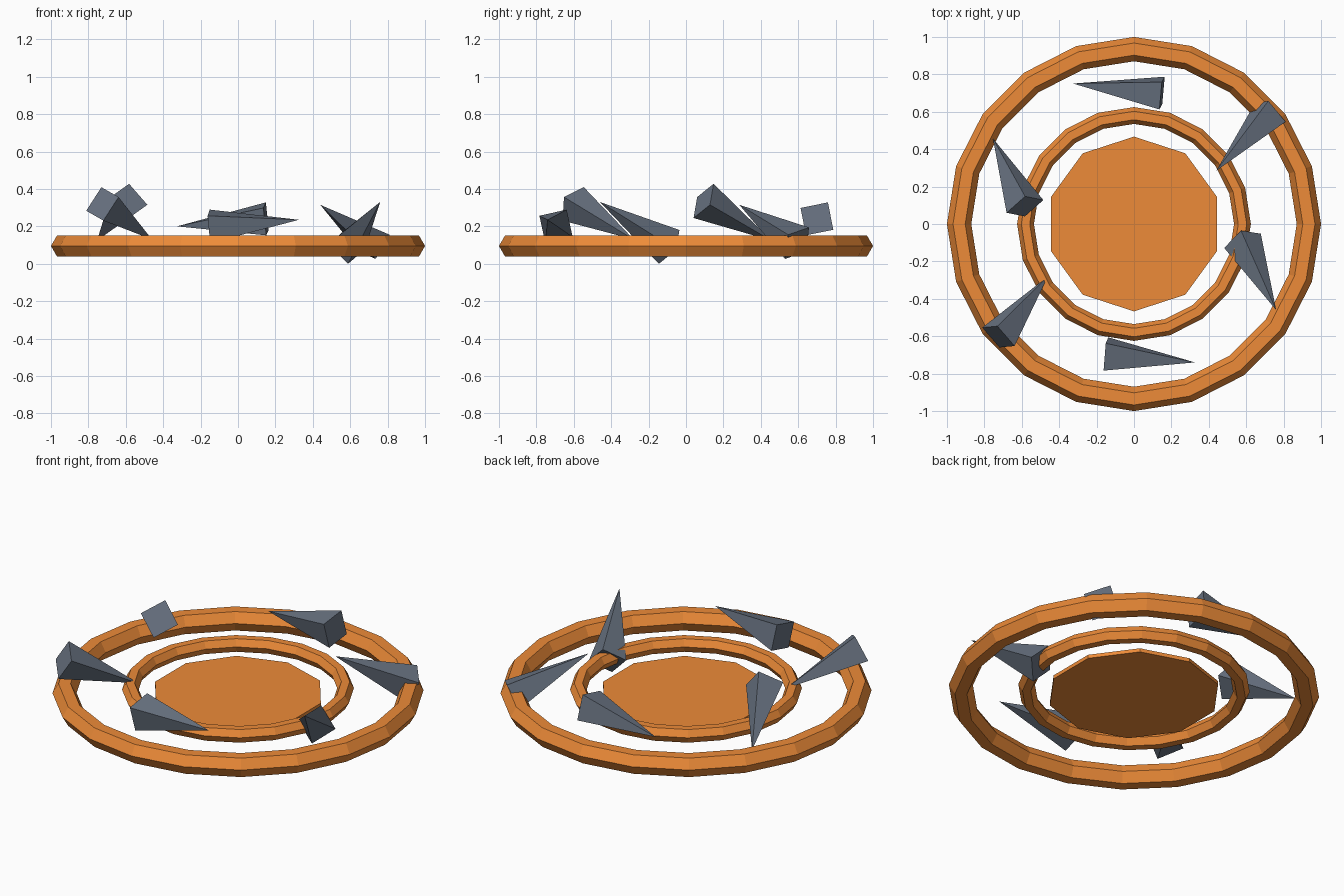
import bpy
from mathutils import Vector, Matrix

if "Cube" in bpy.data.objects:
    bpy.data.objects.remove(bpy.data.objects["Cube"])


def material(name, color):
    m = bpy.data.materials.new(name)
    m.diffuse_color = (*color, 1)
    m.use_nodes = True
    m.node_tree.nodes["Principled BSDF"].inputs["Base Color"].default_value = m.diffuse_color
    return m


orange = material("orange", (0.85, 0.26, 0.04))
slate = material("slate", (0.14, 0.17, 0.22))


def finish(name, mat):
    ob = bpy.context.object
    ob.name = name
    ob.data.materials.append(mat)
    return ob


# Two concentric rings with hexagonal section
for name, R, r, z in [("outer_ring", 0.935, 0.065, 0.095), ("inner_ring", 0.58, 0.045, 0.112)]:
    bpy.ops.mesh.primitive_torus_add(major_segments=20, minor_segments=6,
                                     major_radius=R, minor_radius=r, location=(0, 0, z))
    finish(name, orange)

# Thin ten-sided disc in the middle
bpy.ops.mesh.primitive_cylinder_add(vertices=10, radius=0.467, depth=0.022, location=(0, 0, 0.08))
finish("centre_disc", orange)

# Tumbling four-sided shards: tip, base centre, one base corner
shards = [
    ((-0.326, 0.751, 0.20), (0.15, 0.70, 0.24), (0.15, 0.76, 0.33)),
    ((0.44, 0.285, 0.315), (0.727, 0.594, 0.11), (0.727, 0.67, 0.19)),
    ((0.76, -0.46, 0.33), (0.58, -0.09, 0.09), (0.57, -0.03, 0.18)),
    ((0.326, -0.74, 0.235), (-0.15, -0.695, 0.20), (-0.16, -0.63, 0.30)),
    ((-0.46, -0.28, 0.13), (-0.725, -0.603, 0.32), (-0.73, -0.545, 0.41)),
    ((-0.754, 0.457, 0.124), (-0.583, 0.094, 0.336), (-0.582, 0.147, 0.428)),
]
for i, (tip, base, corner) in enumerate(shards, 1):
    tip, base, corner = Vector(tip), Vector(base), Vector(corner)
    axis = tip - base
    z = axis.normalized()
    y = corner - base
    y = (y - z * y.dot(z)).normalized()
    rot = Matrix((y.cross(z), y, z)).transposed().to_4x4()
    bpy.ops.mesh.primitive_cone_add(vertices=4, radius1=0.106, radius2=0, depth=axis.length)
    ob = finish(f"shard_{i}", slate)
    ob.matrix_world = Matrix.Translation((tip + base) / 2) @ rot
